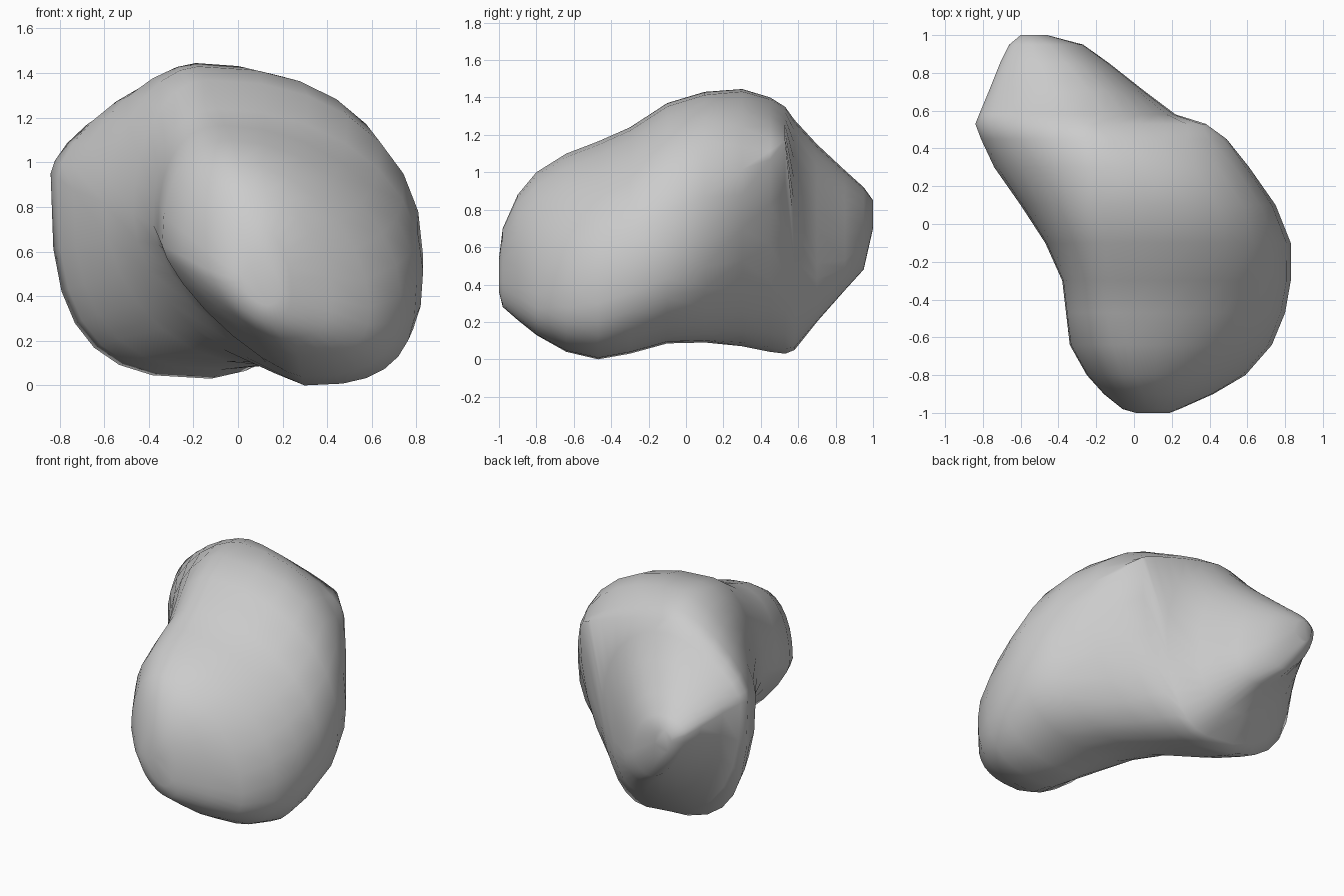
import bpy, bmesh, math

# Silhouette stations along y: y, left x, right x, bottom z, top z
OUTLINE = [
    (-1.0, 0.01, 0.19, 0.36, 0.54),
    (-0.98, -0.06, 0.24, 0.28, 0.70),
    (-0.90, -0.16, 0.42, 0.21, 0.88),
    (-0.80, -0.25, 0.59, 0.13, 1.00),
    (-0.64, -0.34, 0.73, 0.04, 1.10),
    (-0.47, -0.36, 0.80, 0.00, 1.165),
    (-0.30, -0.38, 0.83, 0.03, 1.24),
    (-0.10, -0.47, 0.83, 0.085, 1.37),
    (0.10, -0.60, 0.75, 0.09, 1.43),
    (0.30, -0.74, 0.61, 0.07, 1.445),
    (0.45, -0.81, 0.49, 0.04, 1.40),
    (0.53, -0.84, 0.38, 0.03, 1.35),
    (0.58, -0.82, 0.22, 0.05, 1.28),
    (0.70, -0.77, 0.06, 0.20, 1.15),
    (0.85, -0.71, -0.13, 0.37, 1.01),
    (0.95, -0.66, -0.27, 0.48, 0.92),
    (1.0, -0.60, -0.46, 0.70, 0.85),
]

# Section character: y, x of top, x of bottom, z of left, z of right,
# then roundness of the corners: top left, bottom left, top right, bottom right
CHARACTER = [
    (-1.0, 0.10, 0.13, 0.48, 0.42, 2.0, 1.6, 2.0, 2.2),
    (-0.80, 0.00, 0.27, 0.58, 0.35, 2.2, 1.4, 1.8, 2.8),
    (-0.45, -0.06, 0.30, 0.68, 0.46, 2.5, 1.25, 1.9, 2.8),
    (0.10, -0.18, 0.10, 0.82, 0.65, 1.8, 2.0, 2.35, 2.3),
    (0.30, -0.19, -0.08, 0.88, 0.88, 1.6, 2.6, 2.1, 2.0),
    (0.53, -0.25, -0.12, 0.95, 1.17, 1.55, 3.0, 1.2, 2.1),
    (0.60, -0.28, -0.10, 0.95, 0.50, 1.6, 2.2, 2.4, 2.3),
    (0.92, -0.50, -0.32, 0.84, 0.54, 1.8, 1.4, 2.4, 2.2),
    (1.0, -0.54, -0.54, 0.80, 0.75, 2.0, 1.8, 2.0, 2.0),
]
STEPS = 7  # points per quarter of a section


def sample(table, y):
    for a, b in zip(table, table[1:]):
        if y <= b[0]:
            t = (y - a[0]) / (b[0] - a[0])
            return [p + (q - p) * t for p, q in zip(a[1:], b[1:])]
    return list(table[-1][1:])


def quarter(start, end, centre, n):
    """Superellipse arc; centre is the corner shared by start and end axes."""
    pts = []
    for i in range(STEPS):
        a = math.pi / 2 * i / STEPS
        u, v = math.cos(a) ** (2 / n), math.sin(a) ** (2 / n)
        pts.append([c + (s - c) * u + (e - c) * v
                    for s, e, c in zip(start, end, centre)])
    return pts


def section(row):
    y, xl, xr, zb, zt = row
    xt, xb, zl, zr, tl, bl, tr, br = sample(CHARACTER, y)
    L, T, R, B = (xl, zl), (xt, zt), (xr, zr), (xb, zb)
    loop = (quarter(L, T, (xt, zl), tl) + quarter(T, R, (xt, zr), tr)
            + quarter(R, B, (xb, zr), br) + quarter(B, L, (xb, zl), bl))
    return [(x, y, z) for x, z in loop]


# Rock body lofted through the sections
bm = bmesh.new()
rings = [[bm.verts.new(p) for p in section(row)] for row in OUTLINE]
count = len(rings[0])
for a, b in zip(rings, rings[1:]):
    for i in range(count):
        j = (i + 1) % count
        bm.faces.new((a[i], a[j], b[j], b[i]))

# Rounded ends
for ring in (rings[0], rings[-1]):
    bm.faces.new(ring)
bmesh.ops.recalc_face_normals(bm, faces=bm.faces)

mesh = bpy.data.meshes.new("rock")
bm.to_mesh(mesh)
bm.free()
rock = bpy.data.objects.new("rock", mesh)
bpy.context.collection.objects.link(rock)
for poly in mesh.polygons:
    poly.use_smooth = True
